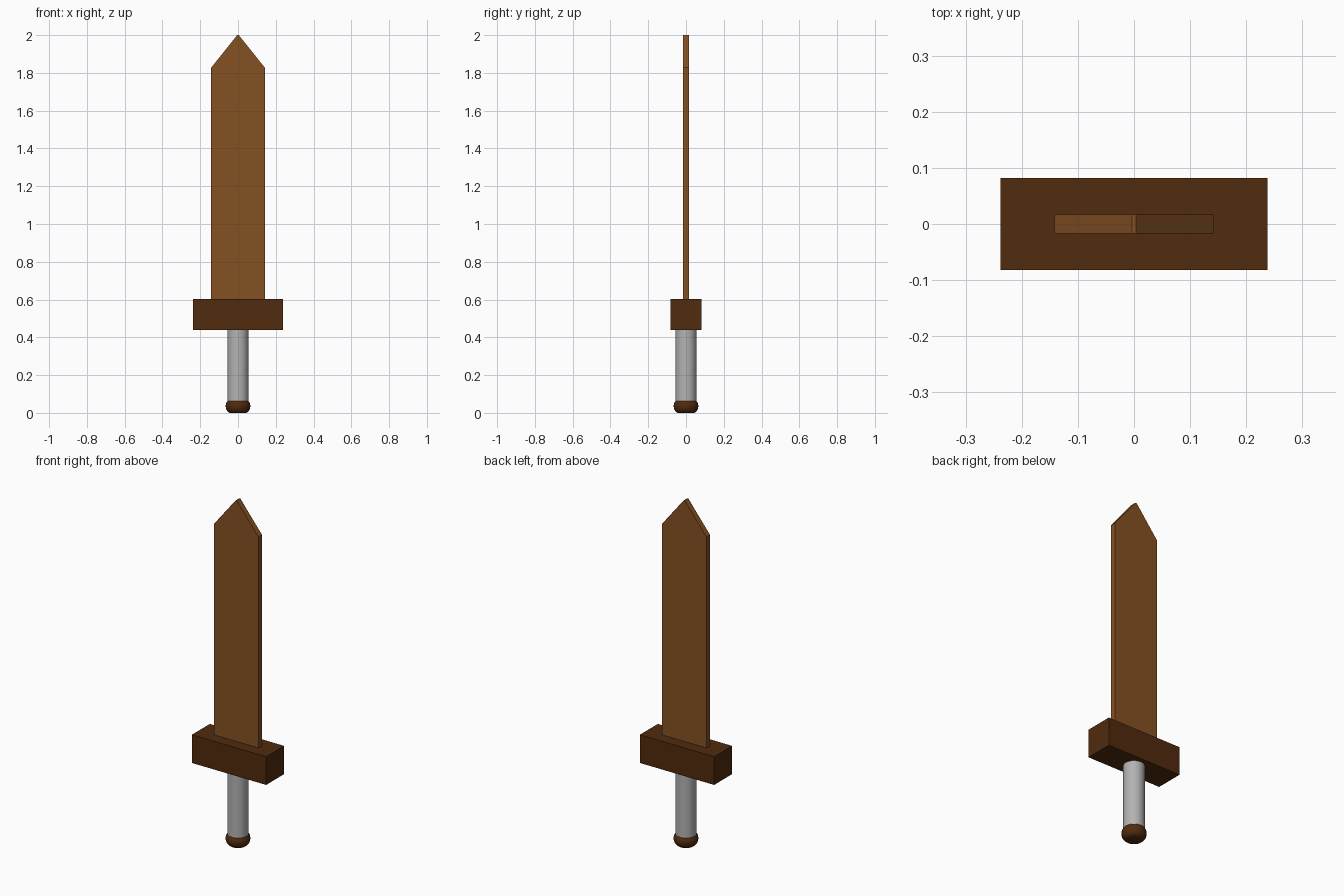
import bpy, bmesh, math

if "Cube" in bpy.data.objects:
    bpy.data.objects.remove(bpy.data.objects["Cube"])


def material(name, rgb):
    m = bpy.data.materials.new(name)
    m.diffuse_color = (*rgb, 1)
    m.use_nodes = True
    m.node_tree.nodes["Principled BSDF"].inputs["Base Color"].default_value = m.diffuse_color
    return m


blade_wood = material("light_brown_wood", (0.235, 0.082, 0.016))
dark_wood = material("dark_brown_wood", (0.082, 0.024, 0.004))
grey_wrap = material("grey_wrap", (0.45, 0.45, 0.45))


def finish(name, bm, mat, smooth=False):
    bmesh.ops.remove_doubles(bm, verts=bm.verts, dist=1e-5)
    bmesh.ops.recalc_face_normals(bm, faces=bm.faces)
    me = bpy.data.meshes.new(name)
    bm.to_mesh(me)
    bm.free()
    me.materials.append(mat)
    ob = bpy.data.objects.new(name, me)
    bpy.context.collection.objects.link(ob)
    if smooth:
        bpy.ops.object.select_all(action='DESELECT')
        ob.select_set(True)
        bpy.context.view_layer.objects.active = ob
        bpy.ops.object.shade_smooth_by_angle(angle=math.radians(40))


def slab(name, outline, half_depth, mat):
    """Extrude an x-z outline through y."""
    bm = bmesh.new()
    face = bm.faces.new([bm.verts.new((x, -half_depth, z)) for x, z in outline])
    ext = bmesh.ops.extrude_face_region(bm, geom=[face])
    moved = [v for v in ext["geom"] if isinstance(v, bmesh.types.BMVert)]
    bmesh.ops.translate(bm, verts=moved, vec=(0, 2 * half_depth, 0))
    finish(name, bm, mat)


def lathe(name, profile, mat, steps=32):
    """Spin an r-z profile about the z axis."""
    bm = bmesh.new()
    vs = [bm.verts.new((r, 0, z)) for r, z in profile]
    es = [bm.edges.new(p) for p in zip(vs, vs[1:])]
    bmesh.ops.spin(bm, geom=vs + es, cent=(0, 0, 0), axis=(0, 0, 1),
                   angle=2 * math.pi, steps=steps)
    finish(name, bm, mat, smooth=True)


# Flat pointed blade
slab("blade", [(-0.142, 0.60), (0.142, 0.60), (0.142, 1.828),
               (0.004, 2.0), (-0.004, 2.0), (-0.142, 1.828)], 0.0165, blade_wood)

# Block crossguard
slab("crossguard", [(-0.238, 0.44), (0.238, 0.44),
                    (0.238, 0.604), (-0.238, 0.604)], 0.082, dark_wood)

# Round grip
lathe("grip", [(0, 0.06), (0.056, 0.06), (0.056, 0.44), (0, 0.44)], grey_wrap)

# Rounded pommel with flat ends
lathe("pommel", [(0, 0), (0.045, 0), (0.053, 0.006), (0.062, 0.018), (0.066, 0.035),
                 (0.063, 0.052), (0.054, 0.066), (0.046, 0.071), (0, 0.071)], dark_wood)
